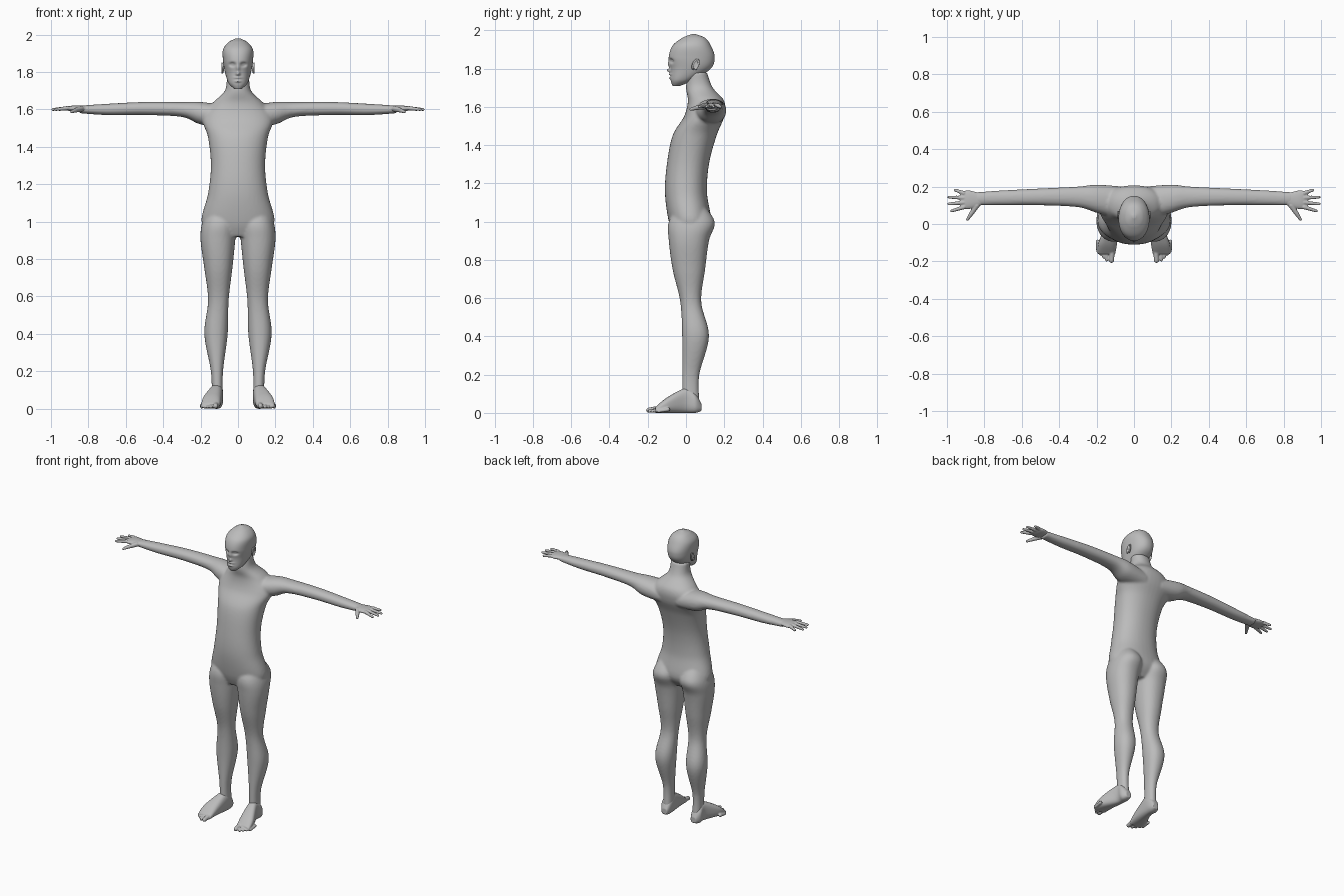
import bpy
import bmesh
import math
from mathutils import Matrix, Vector

if "Cube" in bpy.data.objects:
    bpy.data.objects.remove(bpy.data.objects["Cube"])

GREY = (0.5, 0.5, 0.5, 1)
skin = bpy.data.materials.new("plain grey")
skin.use_nodes = True
skin.diffuse_color = GREY
skin.node_tree.nodes["Principled BSDF"].inputs["Base Color"].default_value = GREY


def smooth_sections(keys, steps):
    """Catmull-Rom sections running through the key sections."""
    sections = []
    last = len(keys) - 1
    for index in range(last):
        before, start, end, after = (Vector(keys[max(0, min(last, index + offset))])
                                     for offset in (-1, 0, 1, 2))
        leave, arrive = (end - before) / 2, (after - start) / 2
        for step in range(steps):
            t = step / steps
            blend = t * t * (3 - 2 * t)
            sections.append(start.lerp(end, blend)
                            + leave * t * (1 - t) ** 2
                            - arrive * t * t * (1 - t))
    return sections + [Vector(keys[last])]


def signed_power(value, power):
    return math.copysign(abs(value) ** (2 / power), value)


def loft(bm, axis, keys, steps=8, sides=40, power=2.2, flip=1):
    """Closed tube; each key is (position on axis, u min, u max, v min, v max)."""
    u_axis, v_axis = [other for other in range(3) if other != axis]
    rings = []
    for position, u_min, u_max, v_min, v_max in smooth_sections(keys, steps):
        ring = []
        for side in range(sides):
            angle = math.tau * side / sides
            u_blend = (1 + signed_power(math.cos(angle), power)) / 2
            v_blend = (1 + signed_power(math.sin(angle), power)) / 2
            point = Vector()
            point[axis] = position
            point[u_axis] = u_min + (u_max - u_min) * u_blend
            point[v_axis] = v_min + (v_max - v_min) * v_blend
            point.x *= flip
            ring.append(bm.verts.new(point))
        rings.append(ring)
    for lower, upper in zip(rings, rings[1:]):
        for side in range(sides):
            following = (side + 1) % sides
            bm.faces.new((lower[side], lower[following], upper[following], upper[side]))
    bm.faces.new(rings[0][::-1])
    bm.faces.new(rings[-1])


def symmetric(keys):
    """Turn (z, half width, front, back) into full loft keys."""
    return [(z, -half, half, front, back) for z, half, front, back in keys]


def rod(bm, start, end, start_radius, end_radius, beads=14):
    """Tapered round-ended rod of overlapping beads, fused by the remesh."""
    for bead in range(beads):
        t = bead / (beads - 1)
        centre = Vector(start).lerp(Vector(end), t)
        radius = start_radius + (end_radius - start_radius) * t
        bmesh.ops.create_icosphere(bm, subdivisions=2, radius=radius,
                                   matrix=Matrix.Translation(centre))


def finish(bm, name, voxel=None, smooth=4, mirror=False):
    bmesh.ops.recalc_face_normals(bm, faces=bm.faces[:])
    mesh = bpy.data.meshes.new(name)
    bm.to_mesh(mesh)
    bm.free()
    mesh.materials.append(skin)
    for polygon in mesh.polygons:
        polygon.use_smooth = True
    obj = bpy.data.objects.new(name, mesh)
    bpy.context.collection.objects.link(obj)
    if voxel:
        fuse = obj.modifiers.new("fuse", 'REMESH')
        fuse.mode = 'VOXEL'
        fuse.voxel_size = voxel
        fuse.use_smooth_shade = True
        soften = obj.modifiers.new("soften", 'SMOOTH')
        soften.iterations = smooth
    if mirror:
        obj.modifiers.new("mirror", 'MIRROR')


# Body: torso with neck, fused with both legs and both arms
torso = [(.92, .13, -.06, .08), (1, .195, -.09, .13), (1.15, .16, -.11, .11),
         (1.3, .145, -.1, .12), (1.45, .16, -.07, .16), (1.55, .19, -.01, .2),
         (1.63, .14, .01, .2), (1.7, .07, 0, .14), (1.78, .06, .01, .11)]
leg = [(.06, .08, .14, -.02, .07), (.2, .08, .145, -.02, .07),
       (.4, .055, .18, -.02, .12), (.58, .05, .16, -.03, .08),
       (.75, .03, .18, -.07, .1), (.9, .015, .2, -.09, .12),
       (1, .01, .19, -.09, .15), (1.1, .05, .14, -.03, .08)]
arm = [(.06, .02, .2, 1.5, 1.62), (.2, .06, .21, 1.52, 1.64),
       (.3, .09, .2, 1.56, 1.64), (.5, .1, .19, 1.57, 1.64),
       (.7, .1, .18, 1.57, 1.63), (.85, .1, .17, 1.58, 1.62)]
bm = bmesh.new()
loft(bm, 2, symmetric(torso))
for side in (1, -1):
    loft(bm, 2, leg, flip=side)
    loft(bm, 0, arm, flip=side)
finish(bm, "body", voxel=.008)

# Head: lofted skull, then soft pushes (x, z, x spread, z spread, push) for the face
skull = [(1.71, .02, -.07, -.03), (1.74, .05, -.08, .04), (1.8, .07, -.08, .13),
         (1.86, .08, -.09, .15), (1.92, .08, -.07, .13), (1.96, .05, -.02, .1),
         (1.98, .01, .03, .05)]
nose_tip = (0, 1.79, .01, .01, -.02)
nose_bridge = (0, 1.82, .01, .02, -.01)
eye_socket = (.03, 1.84, .015, .01, .02)
eyelid = (.03, 1.84, .01, .004, -.01)
upper_lip = (0, 1.77, .02, .004, -.01)
lower_lip = (0, 1.75, .015, .005, -.01)
bm = bmesh.new()
loft(bm, 2, symmetric(skull), steps=14, sides=128)
front_verts = [vert for vert in bm.verts if vert.co.y < .03]
for vert in front_verts:
    across, height = abs(vert.co.x), vert.co.z
    for x, z, x_spread, z_spread, push in (nose_tip, nose_bridge, eye_socket,
                                           eyelid, upper_lip, lower_lip):
        distance = ((across - x) / x_spread) ** 2 + ((height - z) / z_spread) ** 2
        vert.co.y += push * math.exp(-distance)
finish(bm, "head")

# Ears: curled rim around a thin inner plate
bm = bmesh.new()
ear_centre = Vector((.08, .05, 1.82))
rim = []
for step in range(13):
    angle = math.radians(25 * step - 60)
    rim.append(ear_centre + Vector((.005, .015 * math.cos(angle) + .008 * math.sin(angle),
                                    .027 * math.sin(angle))))
for start, end in zip(rim, rim[1:]):
    rod(bm, start, end, .005, .005, beads=4)
bmesh.ops.create_uvsphere(bm, u_segments=24, v_segments=12, radius=.027,
                          matrix=Matrix.Translation(ear_centre)
                          @ Matrix.Diagonal((.2, .5, 1, 1)))
finish(bm, "ears", voxel=.0025, smooth=2, mirror=True)

# Hands: flat palm, four fanned fingers and a thumb
palm = [(.8, .11, .16, 1.58, 1.62), (.84, .09, .17, 1.59, 1.62),
        (.89, .08, .18, 1.59, 1.62), (.93, .09, .17, 1.6, 1.61)]
bm = bmesh.new()
loft(bm, 0, palm)
for finger, reach in enumerate((.975, .99, .99, .955)):
    rod(bm, (.91, .09 + .025 * finger, 1.607), (reach, .07 + .037 * finger, 1.6),
        .012, .008)
knuckle = (.87, .055, 1.595)
rod(bm, (.84, .1, 1.603), knuckle, .016, .012)
rod(bm, knuckle, (.89, .025, 1.587), .012, .008)
finish(bm, "hands", voxel=.003, mirror=True)

# Feet: flat-soled wedge, a big toe and four smaller toes
foot = [(.08, .09, .13, .01, .05), (.05, .08, .15, 0, .1), (0, .08, .15, 0, .13),
        (-.1, .09, .19, 0, .08), (-.16, .1, .195, 0, .03)]
bm = bmesh.new()
loft(bm, 1, foot, power=2.6)
rod(bm, (.117, -.14, .022), (.12, -.195, .014), .016, .014)
for toe in range(4):
    x, y = .146 + .016 * toe, .016 * toe - .192
    rod(bm, (x, y + .05, .018), (x, y, .009), .011, .009)
finish(bm, "feet", voxel=.004, mirror=True)
